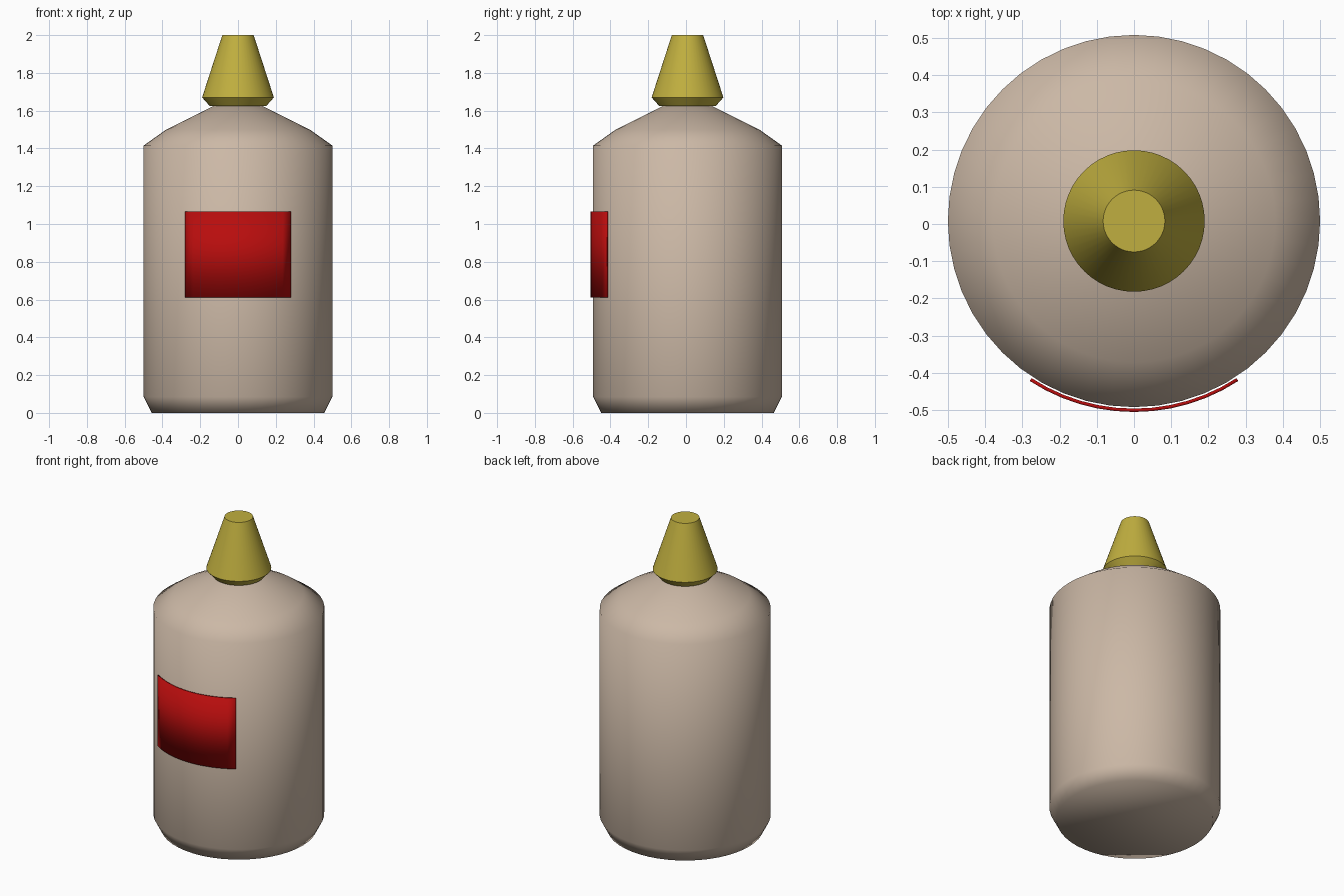
import bpy, bmesh, math

cube = bpy.data.objects.get("Cube")
if cube:
    bpy.data.objects.remove(cube, do_unlink=True)

CENTRE_Y = 0.008
SEGMENTS = 48


def material(name, rgb):
    mat = bpy.data.materials.new(name)
    mat.use_nodes = True
    colour = (*rgb, 1.0)
    mat.diffuse_color = colour
    mat.node_tree.nodes["Principled BSDF"].inputs["Base Color"].default_value = colour
    return mat


def add_object(name, bm, mat, angle):
    bmesh.ops.recalc_face_normals(bm, faces=bm.faces)
    mesh = bpy.data.meshes.new(name)
    bm.to_mesh(mesh)
    bm.free()
    mesh.materials.append(mat)
    obj = bpy.data.objects.new(name, mesh)
    obj.location.y = CENTRE_Y
    bpy.context.collection.objects.link(obj)
    bpy.ops.object.select_all(action='DESELECT')
    obj.select_set(True)
    bpy.context.view_layer.objects.active = obj
    bpy.ops.object.shade_smooth_by_angle(angle=math.radians(angle))
    return obj


def ring(bm, radius, z):
    steps = [math.tau * i / SEGMENTS for i in range(SEGMENTS)]
    return [bm.verts.new((radius * math.cos(a), radius * math.sin(a), z)) for a in steps]


def turned(name, profile, mat, angle):
    """Closed solid of revolution from (radius, height) points."""
    bm = bmesh.new()
    rings = [ring(bm, r, z) for r, z in profile]
    for low, high in zip(rings, rings[1:]):
        for i in range(SEGMENTS):
            j = (i + 1) % SEGMENTS
            bm.faces.new((low[i], low[j], high[j], high[i]))
    bm.faces.new(rings[0])
    bm.faces.new(rings[-1])
    return add_object(name, bm, mat, angle)


tan = material("warm tan", (0.60, 0.48, 0.38))
mustard = material("mustard yellow", (0.53, 0.43, 0.05))
red = material("label red", (0.48, 0.004, 0.004))

# Bottle with chamfered foot and sloping shoulder
turned("bottle_body", [(0.457, 0), (0.5, 0.085), (0.5, 1.415), (0.38, 1.5), (0.13, 1.625)], tan, 80)

# Tapered nozzle cap
turned("nozzle_cap", [(0.15, 1.625), (0.19, 1.67), (0.083, 2.0)], mustard, 40)

# Curved label plate wrapped on the front
bm = bmesh.new()
half, steps, radius = math.asin(0.28 / 0.513), 12, 0.513
columns = []
for i in range(steps + 1):
    a = half * (2 * i / steps - 1)
    columns.append([bm.verts.new((radius * math.sin(a), -radius * math.cos(a), z)) for z in (0.61, 1.065)])
for a, b in zip(columns, columns[1:]):
    bm.faces.new((a[0], b[0], b[1], a[1]))
label = add_object("front_label", bm, red, 30)
solid = label.modifiers.new("thickness", 'SOLIDIFY')
solid.thickness = 0.009
solid.offset = -1 if label.data.polygons[0].normal.y < 0 else 1
